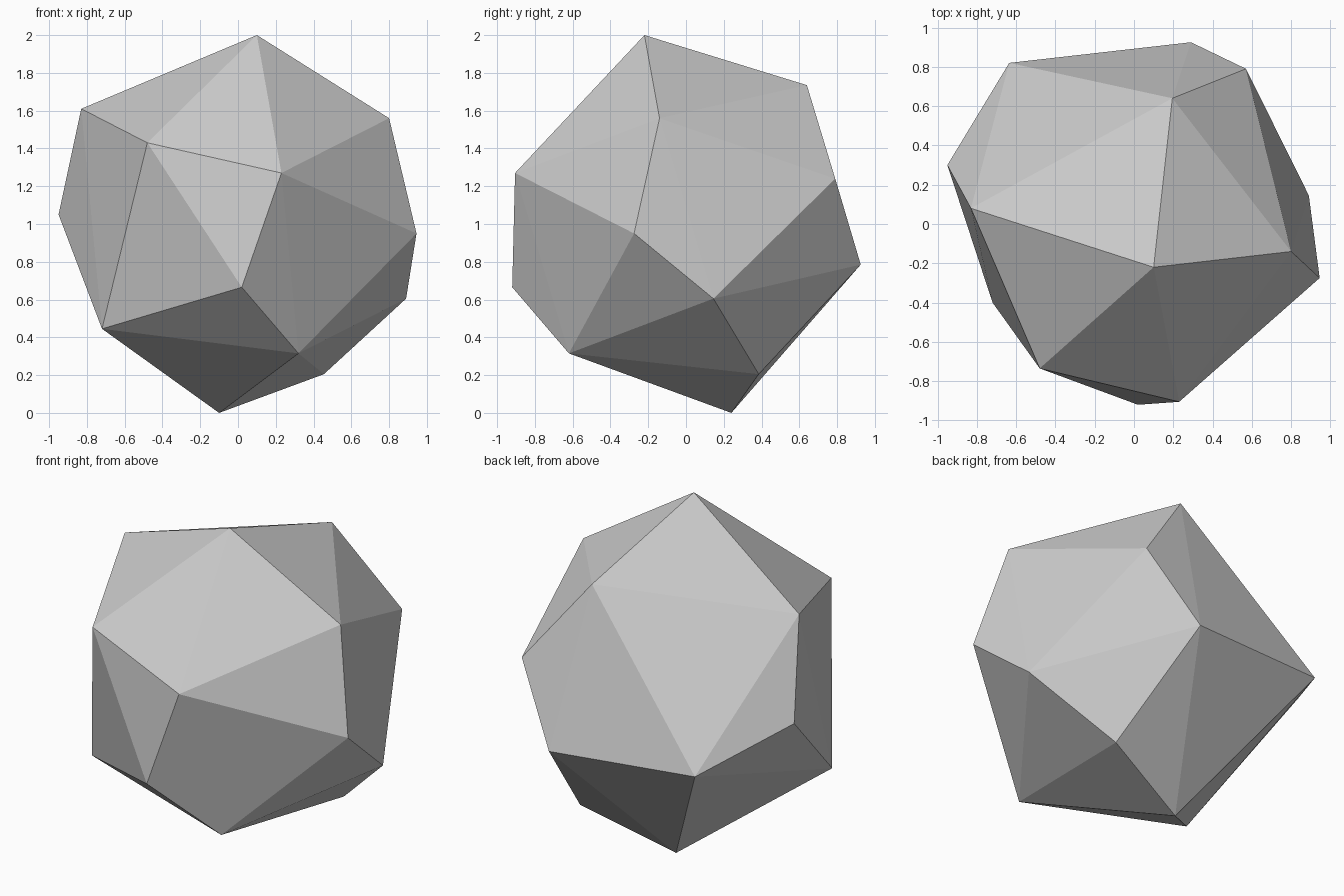
import bpy
import bmesh
from mathutils import Vector


def remove_default_cube():
    cube = bpy.data.objects.get("Cube")
    if cube is not None:
        bpy.data.objects.remove(cube, do_unlink=True)


def make_material(name, colour):
    material = bpy.data.materials.new(name)
    material.use_nodes = True
    material.diffuse_color = colour
    shader = material.node_tree.nodes["Principled BSDF"]
    shader.inputs["Base Color"].default_value = colour
    return material


def convex_solid(name, corners, material):
    """Wrap a set of corner points in a flat-faced convex shell."""
    bm = bmesh.new()
    for corner in corners:
        bm.verts.new(Vector(corner))
    bmesh.ops.convex_hull(bm, input=bm.verts[:], use_existing_faces=False)
    bmesh.ops.recalc_face_normals(bm, faces=bm.faces[:])
    for face in bm.faces:
        face.smooth = False
    mesh = bpy.data.meshes.new(name)
    bm.to_mesh(mesh)
    bm.free()
    mesh.materials.append(material)
    solid = bpy.data.objects.new(name, mesh)
    bpy.context.collection.objects.link(solid)
    return solid


remove_default_cube()
grey = make_material("plain grey", (0.6, 0.6, 0.6, 1))

# Upper corners: the peak and the ring around it
crown = [
    (0.10, -0.22, 2.0),
    (-0.83, 0.08, 1.61),
    (-0.48, -0.735, 1.43),
    (0.23, -0.905, 1.27),
    (0.80, -0.14, 1.56),
    (0.195, 0.64, 1.735),
]

# Corners around the middle
belt = [
    (-0.95, 0.30, 1.05),
    (0.02, -0.92, 0.665),
    (0.945, -0.275, 0.95),
    (0.89, 0.145, 0.605),
    (0.57, 0.79, 1.24),
    (0.29, 0.925, 0.785),
    (-0.635, 0.82, 0.835),
]

# Lower corners down to the resting point
base = [
    (-0.72, -0.40, 0.445),
    (0.32, -0.62, 0.315),
    (0.455, 0.385, 0.205),
    (-0.10, 0.24, 0),
]

convex_solid("faceted_ball", crown + belt + base, grey)
